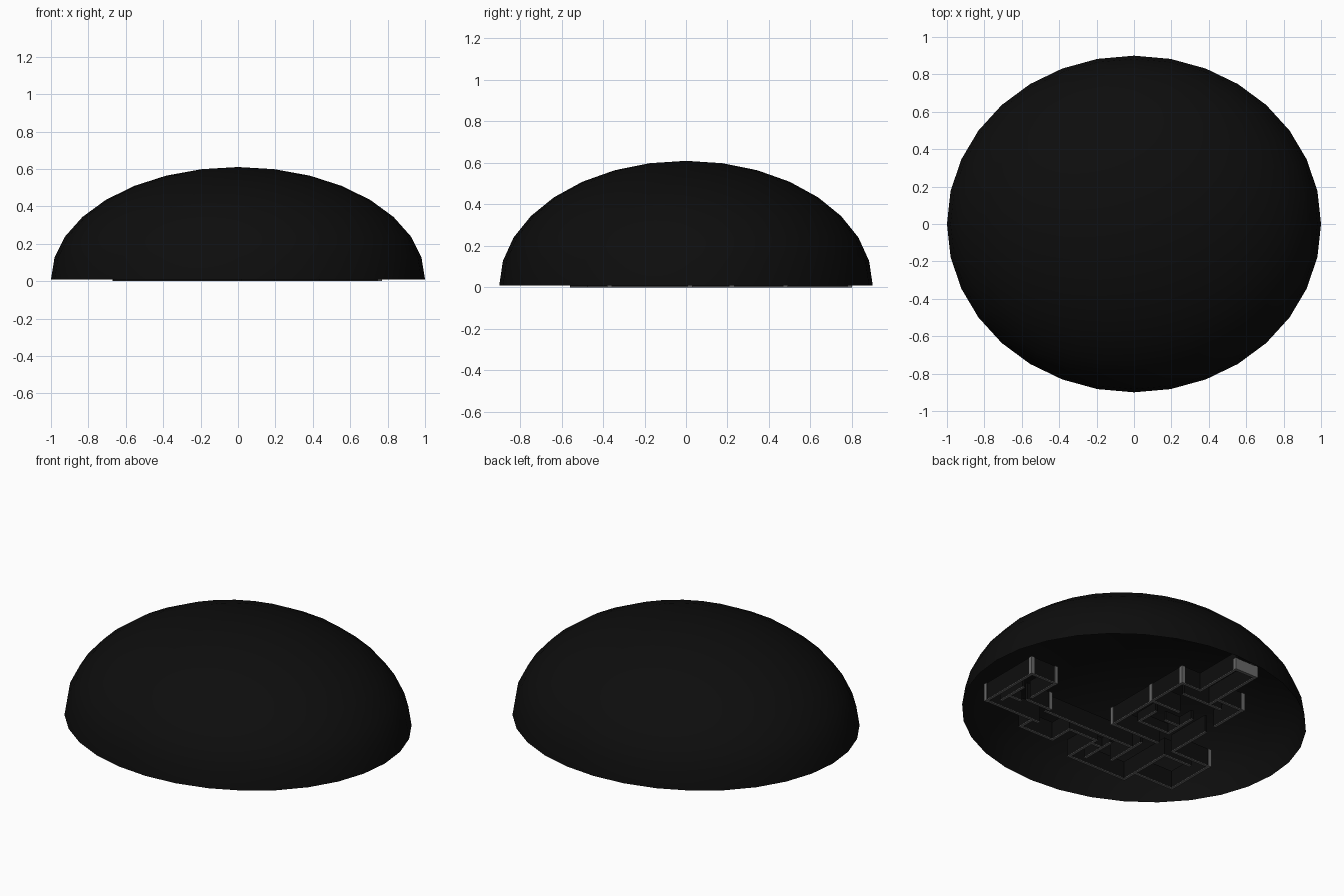
import bpy, bmesh, math
from mathutils import Vector


def material(name, v):
    m = bpy.data.materials.new(name)
    m.diffuse_color = (v, v, v, 1)
    return m


BLACK = material("black", 0.004)
GREY = material("grey", 0.14)


def finish(name, bm, mat):
    me = bpy.data.meshes.new(name)
    bm.to_mesh(me)
    bm.free()
    ob = bpy.data.objects.new(name, me)
    bpy.context.collection.objects.link(ob)
    me.materials.append(mat)
    return ob


def add_box(bm, lo, hi):
    r = bmesh.ops.create_cube(bm, size=1)
    for v in r["verts"]:
        v.co = Vector([lo[i] + (v.co[i] + 0.5) * (hi[i] - lo[i]) for i in range(3)])


# Open half-ellipsoid dome shell
bm = bmesh.new()
bmesh.ops.create_uvsphere(bm, u_segments=32, v_segments=16, radius=1)
bmesh.ops.delete(bm, geom=[v for v in bm.verts if v.co.z < -0.01], context='VERTS')
for v in bm.verts:
    v.co = (v.co.x, v.co.y * 0.9, 0.01 + v.co.z * 0.6)
dome = finish("dome", bm, BLACK)
for p in dome.data.polygons:
    p.use_smooth = True

# Room walls inside the dome, as x1, y1, x2, y2 (axis aligned)
walls = [
    # room on the right
    (0.59, 0.02, 0.76, 0.02), (0.76, -0.37, 0.76, 0.02), (0.39, -0.37, 0.76, -0.37),
    (0.59, -0.18, 0.59, 0.02), (0.43, -0.22, 0.59, -0.22),
    # small front right room and corridor
    (0.43, -0.47, 0.43, -0.37), (0.20, -0.47, 0.43, -0.47), (0.20, -0.47, 0.20, -0.32),
    (0.02, -0.32, 0.20, -0.32), (-0.20, -0.25, 0.43, -0.25),
    # front middle room
    (0.01, -0.55, 0.01, -0.32), (-0.39, -0.55, 0.01, -0.55), (-0.20, -0.43, -0.20, -0.18),
    (-0.39, -0.55, -0.39, -0.20),
    # left room
    (-0.65, -0.46, -0.39, -0.46), (-0.66, -0.46, -0.66, -0.14), (-0.57, -0.20, -0.39, -0.20),
    (-0.66, -0.14, -0.41, -0.14),
    # large centre room
    (-0.40, -0.14, -0.40, 0.14), (-0.40, 0.23, -0.40, 0.46), (-0.27, -0.12, 0.05, -0.12),
    (0.05, -0.12, 0.05, 0.48), (-0.40, 0.46, -0.22, 0.46), (-0.14, 0.22, 0.05, 0.22),
    (-0.30, 0.39, -0.04, 0.39),
    # back passage
    (-0.08, 0.48, 0.05, 0.48), (-0.08, 0.48, -0.08, 0.79), (-0.22, 0.39, -0.22, 0.79),
]
# Low furniture blocks in the rooms
blocks = [
    (0.70, -0.31, 0.70, -0.13), (0.62, -0.25, 0.70, -0.25),
    (-0.07, -0.50, -0.07, -0.29), (-0.07, -0.36, 0.0, -0.36),
    (-0.04, 0.0, -0.04, 0.14), (-0.25, 0.0, -0.04, 0.0), (-0.25, 0.0, -0.25, 0.20),
    (-0.25, 0.10, -0.15, 0.10),
]
T, H = 0.008, 0.11


def strips(name, runs, z0, z1, t, mat):
    bm = bmesh.new()
    for x1, y1, x2, y2 in runs:
        add_box(bm, (x1 - t, y1 - t, z0), (x2 + t, y2 + t, z1))
    return finish(name, bm, mat)


strips("room_walls", walls, 0.004, H, T, BLACK)
strips("furniture", blocks, 0.004, 0.06, T, BLACK)
strips("wall_edge_trim", walls + blocks, 0.0, 0.004, T, GREY)

# Grey corner posts
posts = [(0.76, 0.02), (0.59, 0.02), (0.76, -0.37), (0.43, -0.22), (0.05, -0.12), (0.05, 0.22),
         (0.05, 0.48), (-0.40, 0.46), (-0.66, -0.14)]
bm = bmesh.new()
for x, y in posts:
    add_box(bm, (x - 0.011, y - 0.011, 0.0), (x + 0.011, y + 0.011, H))
finish("corner_posts", bm, GREY)

# Lit end panel of the back passage
strips("passage_end_panel", [(-0.22, 0.79, -0.08, 0.79)], 0.0, 0.07, 0.01, GREY)
